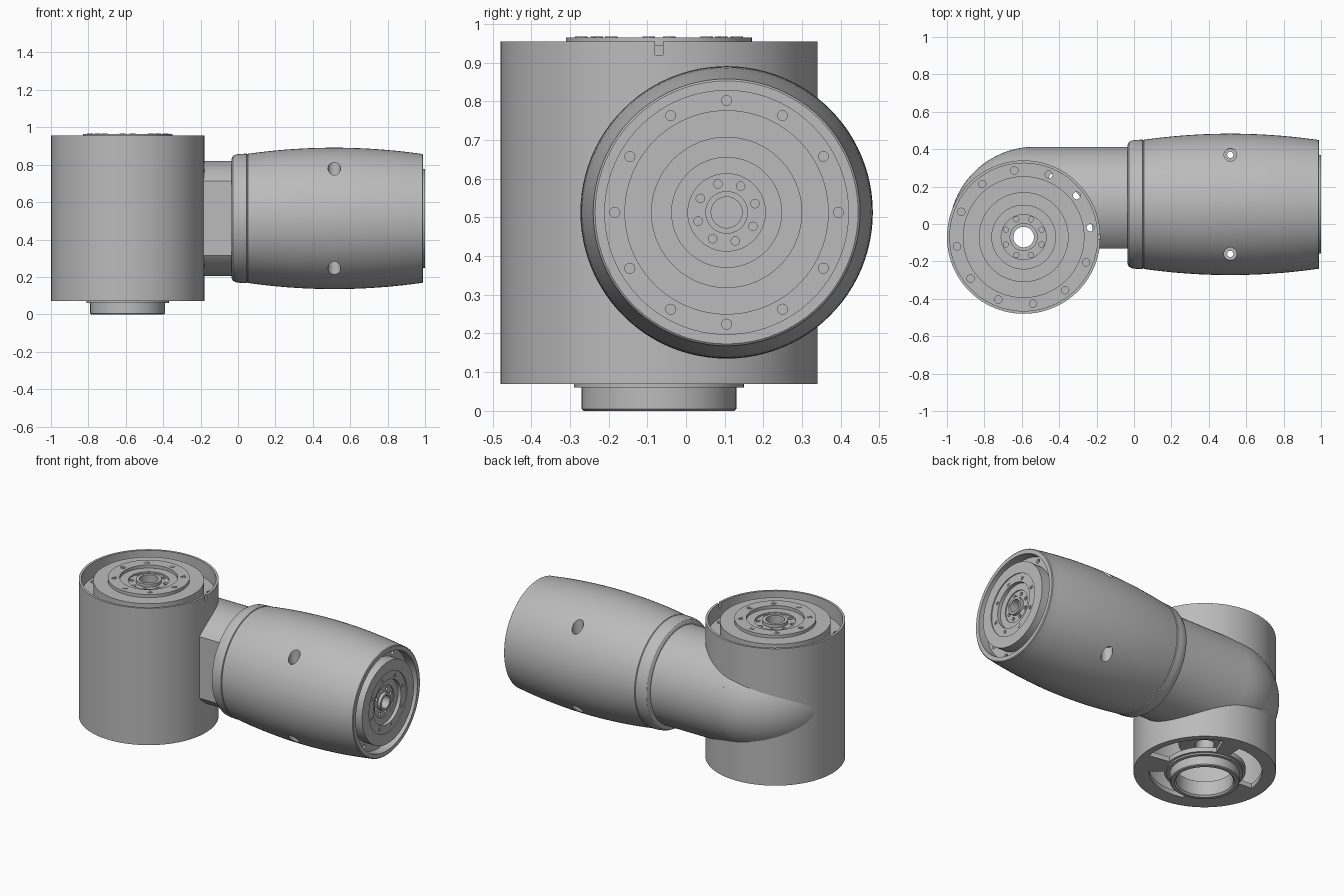
import bpy, bmesh
from math import pi, cos, sin, radians
from mathutils import Matrix, Vector

if "Cube" in bpy.data.objects:
    bpy.data.objects.remove(bpy.data.objects["Cube"])

metal = bpy.data.materials.new("grey metal")
metal.use_nodes = True
metal.diffuse_color = (0.5, 0.5, 0.5, 1)
metal.node_tree.nodes["Principled BSDF"].inputs["Base Color"].default_value = (0.5, 0.5, 0.5, 1)

# Upright joint frame, and lying joint frame (local z runs along world x)
UP = Matrix.Translation((-0.59, -0.07, 0))
LYING = Matrix.Translation((0, 0.105, 0.513)) @ Matrix(
    ((0, 0, 1, 0), (1, 0, 0, 0), (0, 1, 0, 0), (0, 0, 0, 1)))


def make(name, bm, frame=Matrix()):
    bmesh.ops.recalc_face_normals(bm, faces=bm.faces[:])
    bm.transform(frame)
    mesh = bpy.data.meshes.new(name)
    bm.to_mesh(mesh)
    bm.free()
    mesh.materials.append(metal)
    ob = bpy.data.objects.new(name, mesh)
    bpy.context.collection.objects.link(ob)
    return ob


def revolve(bm, profile, start=0, sweep=360):
    """Turn a closed (radius, height) profile about z."""
    turn = Matrix.Rotation(radians(start), 3, 'Z')
    vs = [bm.verts.new(turn @ Vector((r, 0, z))) for r, z in profile]
    if sweep == 360:
        geom = vs + [bm.edges.new((vs[i - 1], vs[i])) for i in range(len(vs))]
    else:
        face = bm.faces.new(vs)
        geom = [face] + face.edges[:] + vs
    bmesh.ops.spin(bm, geom=geom, axis=(0, 0, 1), cent=(0, 0, 0), angle=radians(sweep),
                   steps=max(12, round(sweep / 3.75)))
    if sweep == 360:
        bmesh.ops.remove_doubles(bm, verts=bm.verts[:], dist=1e-5)


def lathe(name, profile, frame):
    bm = bmesh.new()
    revolve(bm, profile)
    return make(name, bm, frame)


def rod(bm, r, z0, z1, x=0, y=0, sides=20):
    bmesh.ops.create_cone(bm, cap_ends=True, segments=sides, radius1=r, radius2=r, depth=z1 - z0,
                          matrix=Matrix.Translation((x, y, (z0 + z1) / 2)))


def rod_ring(bm, count, ring, offset, r, z0, z1):
    for i in range(count):
        a = radians(offset) + 2 * pi * i / count
        rod(bm, r, z0, z1, ring * cos(a), ring * sin(a), 16)


def box(bm, size, centre, angle=0):
    bmesh.ops.create_cube(bm, size=1, matrix=Matrix.Translation(centre)
                          @ Matrix.Rotation(angle, 4, 'Z') @ Matrix.Diagonal((*size, 1)))


def cut(ob, bm, frame=Matrix()):
    """Subtract the shapes in bm from ob and discard the cutter."""
    tool = make("cutter", bm, frame)
    mod = ob.modifiers.new("cut", 'BOOLEAN')
    mod.operation, mod.solver, mod.object = 'DIFFERENCE', 'EXACT', tool
    dg = bpy.context.evaluated_depsgraph_get()
    result = bpy.data.meshes.new_from_object(ob.evaluated_get(dg))
    ob.modifiers.clear()
    ob.data = result
    bpy.data.objects.remove(tool)


def screws(name, ring, offset, r, z, frame):
    bm, slots = bmesh.new(), bmesh.new()
    rod_ring(bm, 8, ring, offset, r, z - 0.01, z + 0.003)
    for i in range(8):
        a = radians(offset) + pi * i / 4
        box(slots, (3 * r, r * 0.35, 0.012), (ring * cos(a), ring * sin(a), z + 0.002), a + 0.6)
    cut(make(name, bm, frame), slots, frame)


# Upright housing with its bottom spigot
housing = lathe("upright_housing", [
    (0.41, 0.07), (0.41, 0.955), (0.395, 0.955), (0.395, 0.85), (0.38, 0.85), (0.38, 0.1),
    (0.165, 0.1), (0.165, 0.01), (0.175, 0), (0.195, 0), (0.2, 0.005), (0.2, 0.06),
    (0.22, 0.06), (0.22, 0.07)], UP)
openings = bmesh.new()
for start, sweep, outer in ((-10, 77, 0.37), (-108, 68, 0.32), (87, 88, 0.33)):
    revolve(openings, [(0.235, 0.05), (outer, 0.05), (outer, 0.12), (0.235, 0.12)], start, sweep)
box(openings, (0.06, 0.02, 0.05), (0.4, 0, 0.945))
cut(housing, openings, UP)

# Upright drive: stepped output disc and hollow shaft
drive = lathe("upright_drive", [
    (0.395, 0.84), (0.395, 0.86), (0.325, 0.86), (0.325, 0.945), (0.24, 0.945), (0.24, 0.965),
    (0.17, 0.965), (0.17, 0.945), (0.12, 0.945), (0.12, 0.935), (0.075, 0.935), (0.075, 0.955),
    (0.055, 0.955), (0.055, 0.25), (0.15, 0.25), (0.15, 0.84)], UP)
holes = bmesh.new()
rod_ring(holes, 12, 0.36, 8, 0.02, 0.8, 0.9)
rod_ring(holes, 8, 0.103, 22.5, 0.014, 0.9, 0.97)
cut(drive, holes, UP)
screws("upright_screws", 0.203, -7.5, 0.016, 0.965, UP)

# Lying barrel with collar, bulged side and stepped output disc
bulge = [(0.378 - 0.033 * ((x - 0.515) / 0.465) ** 2, x)
         for x in [0.053 + 0.923 * i / 20 for i in range(21)]]
barrel = lathe("lying_barrel", [
    (0.04, -0.035), (0.318, -0.035), (0.333, -0.027), (0.342, -0.01), (0.345, 0.015),
    (0.346, 0.046), (0.34, 0.049)] + bulge + [
    (0.345, 0.986), (0.34, 0.99), (0.315, 0.99), (0.315, 0.93), (0.264, 0.93), (0.264, 1.0),
    (0.194, 1.0), (0.194, 0.994), (0.142, 0.994), (0.142, 0.972), (0.1, 0.972), (0.1, 0.965),
    (0.055, 0.965), (0.055, 0.985), (0.04, 0.985)], LYING)
holes = bmesh.new()
rod_ring(holes, 12, 0.289, 0, 0.013, 0.9, 0.95)
rod_ring(holes, 8, 0.077, 17, 0.011, 0.94, 0.98)
cut(barrel, holes, LYING)
# Counterbored holes running vertically through the barrel
bores, counterbores = bmesh.new(), bmesh.new()
for y in (-0.16, 0.37):
    rod(bores, 0.017, 0, 1, 0.515, y)
    for z in (0.1, 0.72):
        rod(counterbores, 0.034, z, z + 0.21, 0.515, y, 32)
cut(barrel, bores)
cut(barrel, counterbores)
screws("lying_screws", 0.165, 17, 0.012, 0.994, LYING)

# Neck: round bar with a flattened front, leaving the barrel
bm = bmesh.new()
rod(bm, 0.308, -0.53, -0.02, sides=96)
cut_plane = bmesh.ops.bisect_plane(bm, geom=bm.verts[:] + bm.edges[:] + bm.faces[:],
                                   plane_co=(-0.235, 0, 0), plane_no=(-1, 0, 0), clear_outer=True)
bmesh.ops.holes_fill(bm, edges=bm.edges[:])
neck = make("neck", bm, LYING)

# Elbow: the same section swept a quarter turn around the housing
section = [(0.152 + 0.308 * cos(a), 0.308 * sin(a)) for a in
           [radians(-115 + 230 * i / 48) for i in range(49)]]
bm = bmesh.new()
revolve(bm, section, 90, 90)
elbow = make("elbow", bm, Matrix.Translation((-0.53, -0.047, 0.513)))

# Trim both to the housing wall
for part in (neck, elbow):
    trim = bmesh.new()
    rod(trim, 0.4, -0.1, 1.1, sides=96)
    cut(part, trim, UP)

bpy.ops.object.select_all(action='DESELECT')
for ob in bpy.context.collection.objects:
    if ob.type == 'MESH':
        ob.select_set(True)
        bpy.context.view_layer.objects.active = ob
bpy.ops.object.shade_smooth_by_angle(angle=radians(28))
